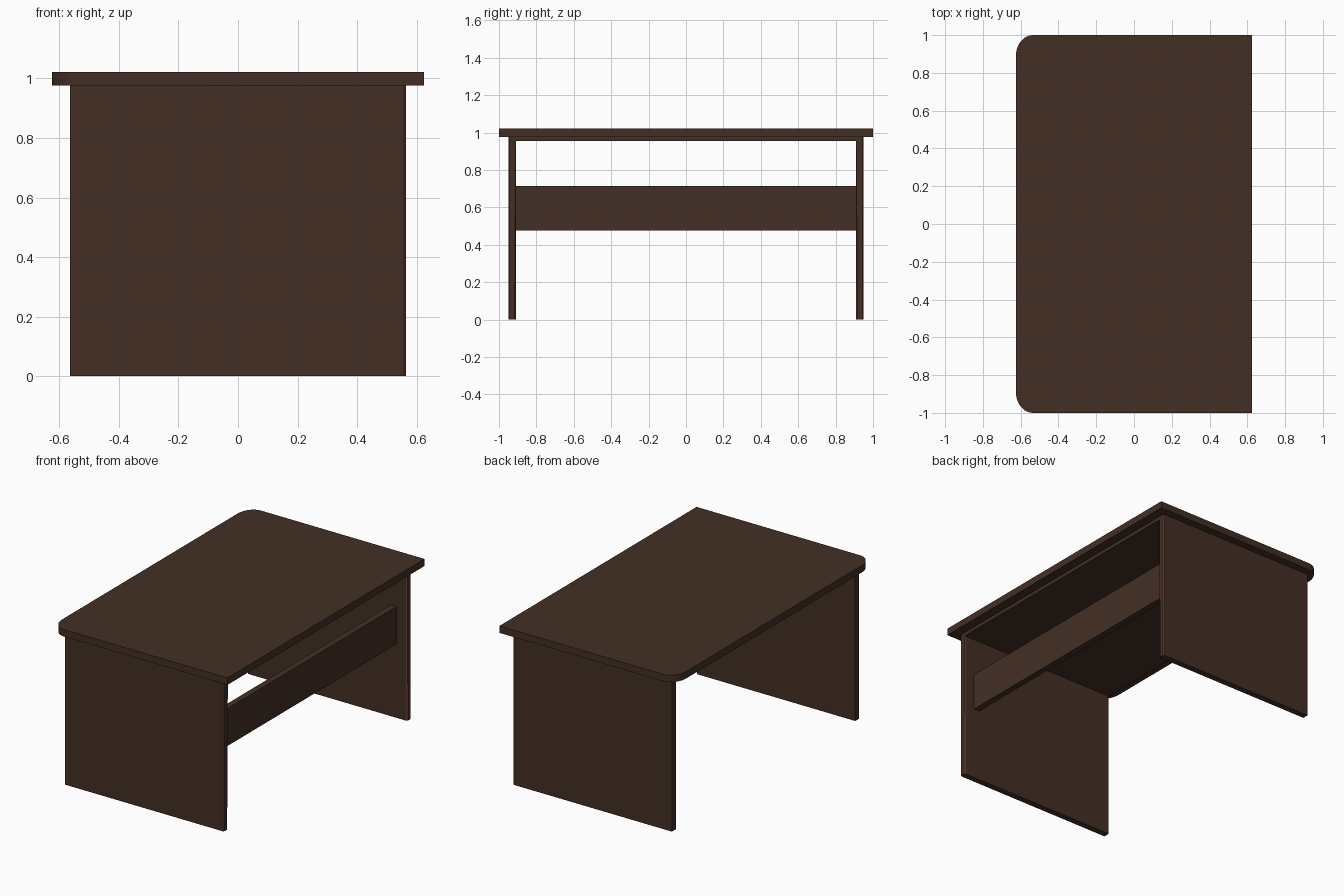
import bpy, bmesh, math

if "Cube" in bpy.data.objects:
    bpy.data.objects.remove(bpy.data.objects["Cube"])


def material(name, rgb):
    m = bpy.data.materials.new(name)
    m.diffuse_color = (*rgb, 1)
    m.use_nodes = True
    m.node_tree.nodes["Principled BSDF"].inputs["Base Color"].default_value = m.diffuse_color
    return m


wood = material("dark brown wood", (0.056, 0.028, 0.018))
trim = material("reddish edge trim", (0.15, 0.05, 0.026))


def prism(name, outline, axis, lo, hi):
    """Extrude a flat outline along an axis ('x' or 'z') from lo to hi."""
    bm = bmesh.new()
    place = (lambda a, b: (lo, a, b)) if axis == 'x' else (lambda a, b: (a, b, lo))
    face = bm.faces.new([bm.verts.new(place(a, b)) for a, b in outline])
    out = bmesh.ops.extrude_face_region(bm, geom=[face])
    shift = (hi - lo, 0, 0) if axis == 'x' else (0, 0, hi - lo)
    verts = [g for g in out["geom"] if isinstance(g, bmesh.types.BMVert)]
    bmesh.ops.translate(bm, verts=verts, vec=shift)
    bmesh.ops.recalc_face_normals(bm, faces=bm.faces)
    mesh = bpy.data.meshes.new(name)
    bm.to_mesh(mesh)
    bm.free()
    obj = bpy.data.objects.new(name, mesh)
    bpy.context.collection.objects.link(obj)
    mesh.materials.append(wood)
    return obj


# Table top: square corners at +x, rounded corners at -x
RX, RY, N = 0.09, 0.11, 10
corner = [(-0.625 + RX - RX * math.sin(t), 1 - RY + RY * math.cos(t))
          for t in (i * math.pi / 2 / N for i in range(N + 1))]
outline = [(0.625, 1)] + corner + [(x, -y) for x, y in reversed(corner)] + [(0.625, -1)]
top = prism("table_top", outline, 'z', 0.977, 1.022)

# Support frame: two side panels joined by a board under the top
half = [(0.95, 0.98), (0.95, 0), (0.91, 0), (0.91, 0.955)]
frame = prism("support_frame", half + [(-y, z) for y, z in reversed(half)],
              'x', -0.565, 0.565)

# Narrow chamfer on the open side's upright edges, in the trim colour
frame.data.materials.append(trim)
bm = bmesh.new()
bm.from_mesh(frame.data)
edges = [e for e in bm.edges
         if all(v.co.x > 0.56 for v in e.verts)
         and abs(e.verts[0].co.z - e.verts[1].co.z) > 0.5]
bmesh.ops.bevel(bm, geom=edges, offset=0.007, segments=1, affect='EDGES')
bm.normal_update()
for f in bm.faces:
    if f.normal.x > 0.3 and abs(f.normal.y) > 0.3:
        f.material_index = 1
bm.to_mesh(frame.data)
bm.free()

# Cross board between the side panels
prism("cross_board", [(-0.91, 0.475), (0.91, 0.475), (0.91, 0.715), (-0.91, 0.715)],
      'x', 0.45, 0.49)

# Smooth the rounded corners, keep edges sharp
bpy.ops.object.select_all(action='DESELECT')
top.select_set(True)
bpy.context.view_layer.objects.active = top
bpy.ops.object.shade_smooth_by_angle(angle=math.radians(30))
